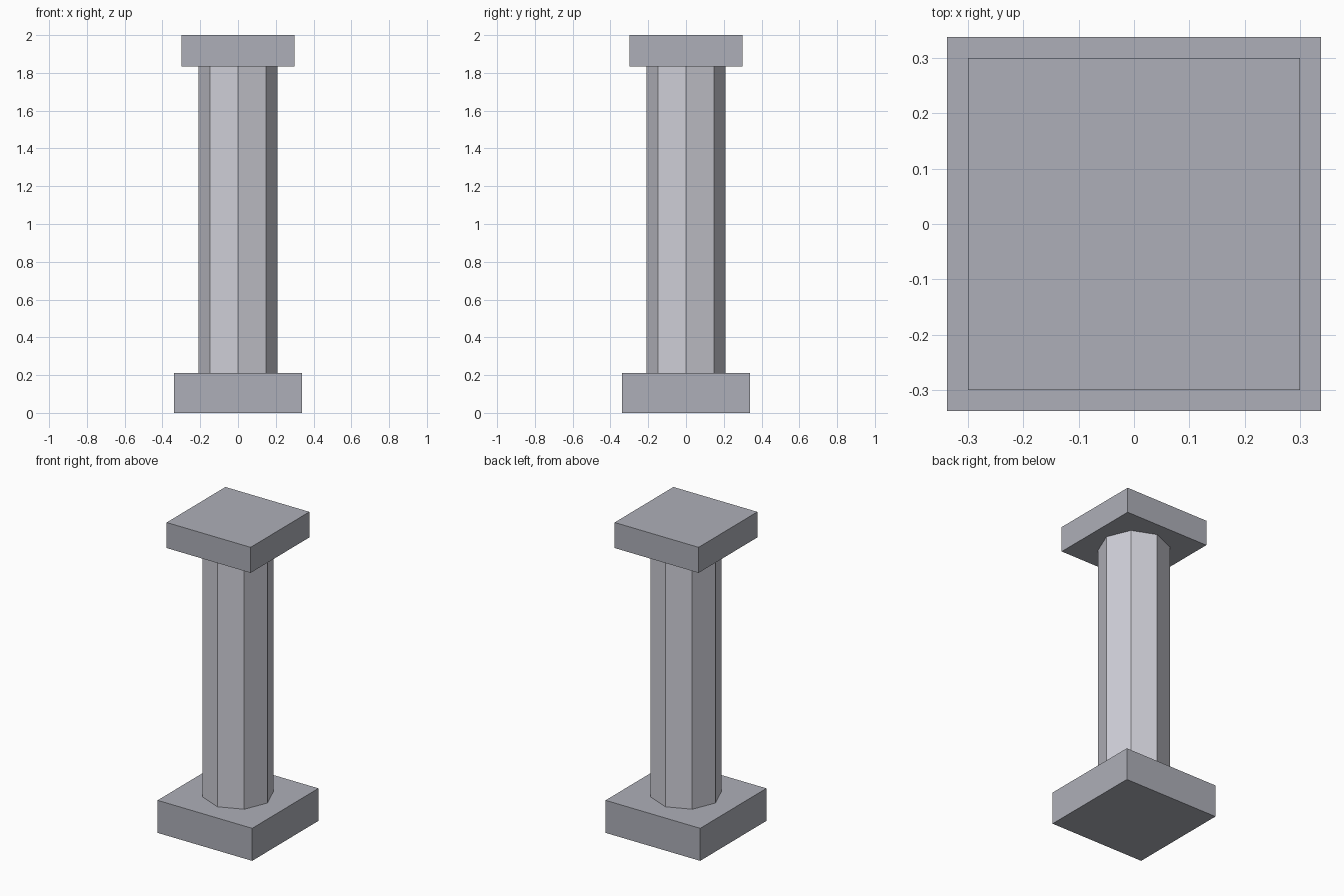
import bpy

if "Cube" in bpy.data.objects:
    bpy.data.objects.remove(bpy.data.objects["Cube"])


def material(name, color):
    mat = bpy.data.materials.new(name)
    mat.diffuse_color = (*color, 1)
    mat.use_nodes = True
    mat.node_tree.nodes["Principled BSDF"].inputs["Base Color"].default_value = mat.diffuse_color
    return mat


def block(name, width, z0, z1, mat):
    """Square slab centred on the axis, between two heights."""
    bpy.ops.mesh.primitive_cube_add(size=1, location=(0, 0, (z0 + z1) / 2))
    ob = bpy.context.object
    ob.name = name
    ob.scale = (width, width, z1 - z0)
    bpy.ops.object.transform_apply(location=False, rotation=False, scale=True)
    ob.data.materials.append(mat)
    return ob


BASE_TOP, CAP_BOTTOM, HEIGHT = 0.21, 1.835, 2.0
dark_stone = material("dark_stone", (0.42, 0.43, 0.48))
light_stone = material("light_stone", (0.62, 0.62, 0.68))

# square plinth and capital
block("column_base", 0.676, 0, BASE_TOP, dark_stone)
block("column_capital", 0.60, CAP_BOTTOM, HEIGHT, dark_stone)

# octagonal shaft with a corner facing the front
bpy.ops.mesh.primitive_cylinder_add(
    vertices=8, radius=0.21, depth=CAP_BOTTOM - BASE_TOP,
    location=(0, 0, (BASE_TOP + CAP_BOTTOM) / 2))
shaft = bpy.context.object
shaft.name = "column_shaft"
shaft.data.materials.append(light_stone)
